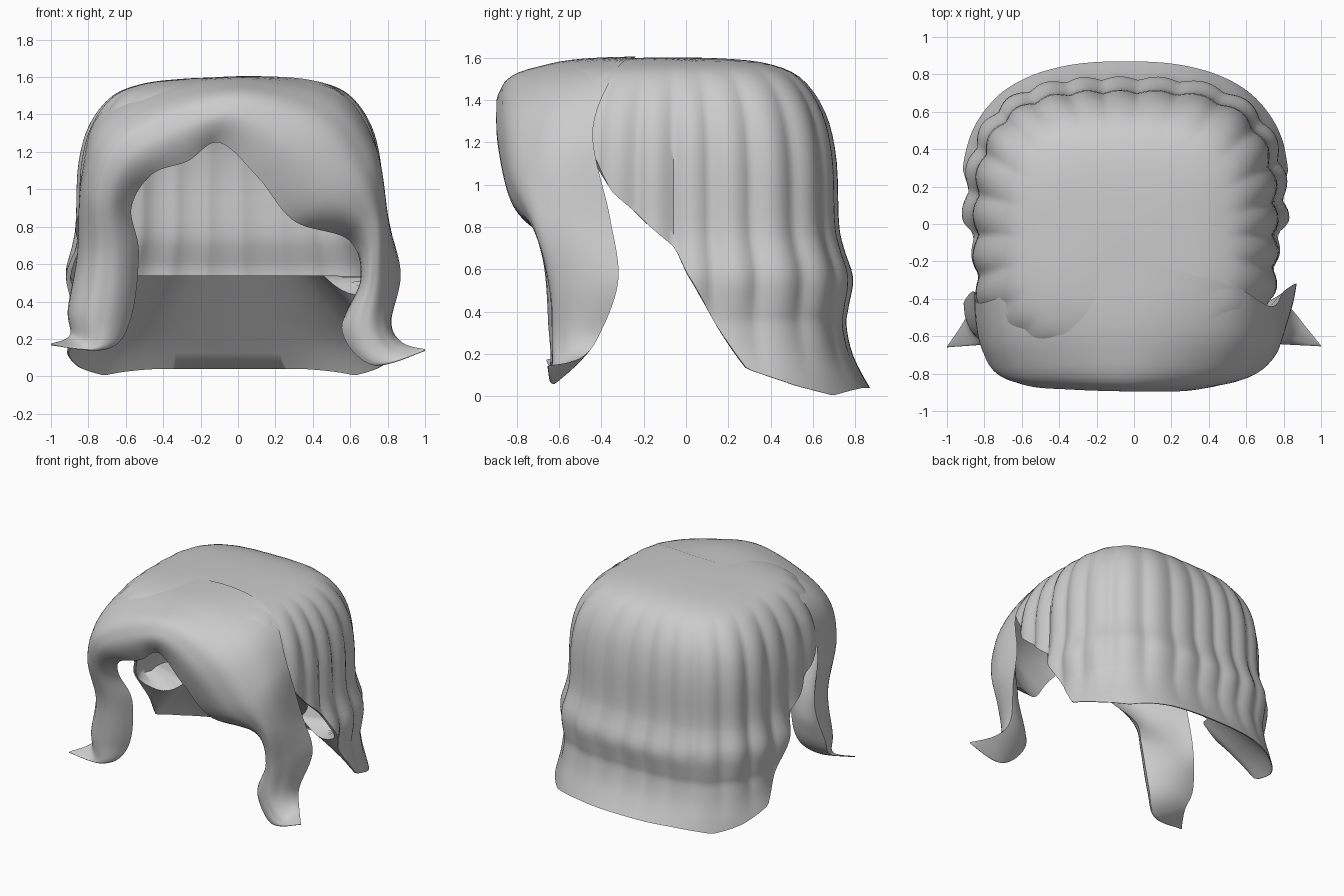
import bpy, bmesh
from math import sin, cos, pi
from mathutils import Vector

if "Cube" in bpy.data.objects:
    bpy.data.objects.remove(bpy.data.objects["Cube"])


def spline(pts, t):
    """Catmull-Rom through pts, t in 0..1"""
    n = len(pts) - 1
    f = min(max(t, 0), 1) * n
    i = min(int(f), n - 1)
    u = f - i
    p0, p1, p2, p3 = (pts[min(max(i + k, 0), n)] for k in (-1, 0, 1, 2))
    return [0.5 * (2 * b + (c - a) * u + (2 * a - 5 * b + 4 * c - d) * u * u
                   + (3 * b - a - 3 * c + d) * u ** 3)
            for a, b, c, d in zip(p0, p1, p2, p3)]


def lerp_table(table, x):
    if x <= table[0][0]:
        return table[0][1]
    for (a, fa), (b, fb) in zip(table, table[1:]):
        if x <= b:
            return fa + (fb - fa) * (x - a) / (b - a)
    return table[-1][1]


def loft(name, rings, angle=0.9):
    """Skin closed rings of equal length into a smooth object"""
    bm = bmesh.new()
    vs = [[bm.verts.new(p) for p in r] for r in rings]
    n = len(vs[0])
    for a, b in zip(vs, vs[1:]):
        for i in range(n):
            j = (i + 1) % n
            bm.faces.new((a[i], a[j], b[j], b[i]))
    bmesh.ops.remove_doubles(bm, verts=bm.verts, dist=0.0008)
    bmesh.ops.recalc_face_normals(bm, faces=bm.faces)
    me = bpy.data.meshes.new(name)
    bm.to_mesh(me)
    bm.free()
    ob = bpy.data.objects.new(name, me)
    bpy.context.collection.objects.link(ob)
    bpy.context.view_layer.objects.active = ob
    ob.select_set(True)
    bpy.ops.object.shade_smooth_by_angle(angle=angle)
    ob.select_set(False)
    return ob


# Main hair shell: profile (radius factor, height) from crown to hem
PROFILE = [(0, 1.6), (.3, 1.595), (.58, 1.57), (.78, 1.5), (.92, 1.34), (.985, 1.12),
           (1.0, .82), (1.03, .7), (1.085, .56), (1.06, .42), (1.05, .33), (1.1, .18), (1.23, 0)]
# Hem height by depth position of the column
HEM = [(-.8, 1.45), (-.6, 1.4), (-.5, 1.22), (-.35, .97), (-.2, .83), (-.05, .7),
       (0, .58), (.1, .4), (.25, .13), (.45, .05), (.6, .005), (.7, .04)]
CX, CY, RX, RY = -.045, -.06, .81, .775
COLS, ROWS, INNER = 240, 44, 24


def outline(th, e=3.2):
    c, s = cos(th), sin(th)
    r = (abs(c / RX) ** e + abs(s / RY) ** e) ** (-1 / e)
    return r * c, r * s


def place(th, s, z, groove=0.0):
    ox, oy = outline(th, 3.2 - 4.5 * max(0, s - 1.06))
    sx = s if s < 1 else 1 + (s - 1) * .75
    fade = max(0, min(1, (s - .65) * 3)) * max(0, min(1, (z - .06) * 2.2))
    strand = (sin(13 * th + .5 * sin(3 * th)) ** 2 + .006) ** .5
    k = 1 + groove * fade * (.6 + .4 * cos(th) ** 2) * (strand - .6)
    tilt = .025 * ox * s * max(0, z - 1)
    return Vector((CX + ox * sx * k, CY + oy * s * k, z + tilt))


cols = []
for i in range(COLS):
    th = 2 * pi * i / COLS
    hem = lerp_table(HEM, CY + outline(th)[1])
    lo, hi = 0.0, 1.0
    for _ in range(24):
        m = (lo + hi) / 2
        if spline(PROFILE, m)[1] > hem:
            lo = m
        else:
            hi = m
    col = []
    for j in range(ROWS + 1):
        s, z = spline(PROFILE, lo * j / ROWS)
        col.append(place(th, max(s, 0), z, .042))
    # inside: sloping underside above the hem, then a thin lining to the crown
    se = spline(PROFILE, lo)[0]
    low = max(0, min(1, (.5 - hem) * 3))
    for j in range(7):
        t = j / 6
        col.append(place(th, se - .015 - t * (se - .64) * low, hem + t * (.54 - hem) * low))
    top = min(lo, 8.2 / 12)
    for j in range(INNER + 1):
        s, z = spline(PROFILE, top * (1 - j / INNER))
        col.append(place(th, max(0, s * .965), z - .03 * min(1, j / 5), .035))
    cols.append(col)
loft("hair_shell", [[c[j] for c in cols] for j in range(len(cols[0]))])

# Fringe with two side locks: outer edge, mid bulge, inner edge per station
FRINGE = [
    (-1, -.655, .175, -1, -.66, .17, -1, -.655, .165),
    (-.9, -.5, .22, -.81, -.63, .17, -.70, -.6, .145),
    (-.91, -.42, .36, -.78, -.64, .33, -.575, -.52, .30),
    (-.86, -.36, .65, -.75, -.66, .65, -.53, -.55, .66),
    (-.84, -.42, 1.05, -.76, -.76, .98, -.57, -.66, .90),
    (-.74, -.40, 1.40, -.66, -.81, 1.25, -.46, -.8, 1.08),
    (-.4, -.28, 1.56, -.37, -.81, 1.43, -.27, -.82, 1.15),
    (.1, -.24, 1.605, .03, -.81, 1.51, -.10, -.83, 1.25),
    (.52, -.33, 1.54, .43, -.82, 1.35, .11, -.83, 1.06),
    (.73, -.44, 1.25, .63, -.80, 1.07, .30, -.76, .83),
    (.8, -.36, .85, .75, -.70, .82, .59, -.6, .73),
    (.87, -.32, .55, .76, -.62, .53, .655, -.55, .52),
    (.82, -.41, .29, .72, -.62, .26, .555, -.55, .25),
    (.88, -.5, .18, .83, -.62, .12, .72, -.62, .06),
    (1, -.65, .145, 1, -.655, .14, 1, -.65, .135)]
STEPS, SIDE = 130, 20
rings = []
for i in range(STEPS + 1):
    v = spline(FRINGE, i / STEPS)
    o, m, n = Vector(v[:3]), Vector(v[3:6]), Vector(v[6:])
    mid = (o + n) / 2
    out = m - mid
    lock = min(1, max(0, abs(i / STEPS - .48) * 6 - .8))

    def arc(t, depth, ridge, power):
        flat = o.lerp(n, t)
        bulge = (4 * t * (1 - t)) ** power
        return flat + out * depth * bulge * (1 + ridge * abs(sin(3 * pi * t)))

    front = [arc(j / SIDE, 1, .04, 1 - .3 * lock) for j in range(SIDE + 1)]
    back = [arc(j / SIDE, .75 - .95 * lock, 0, 1) for j in range(SIDE - 1, 0, -1)]
    rings.append(front + back)
loft("fringe_and_side_locks", rings, 1.1)
